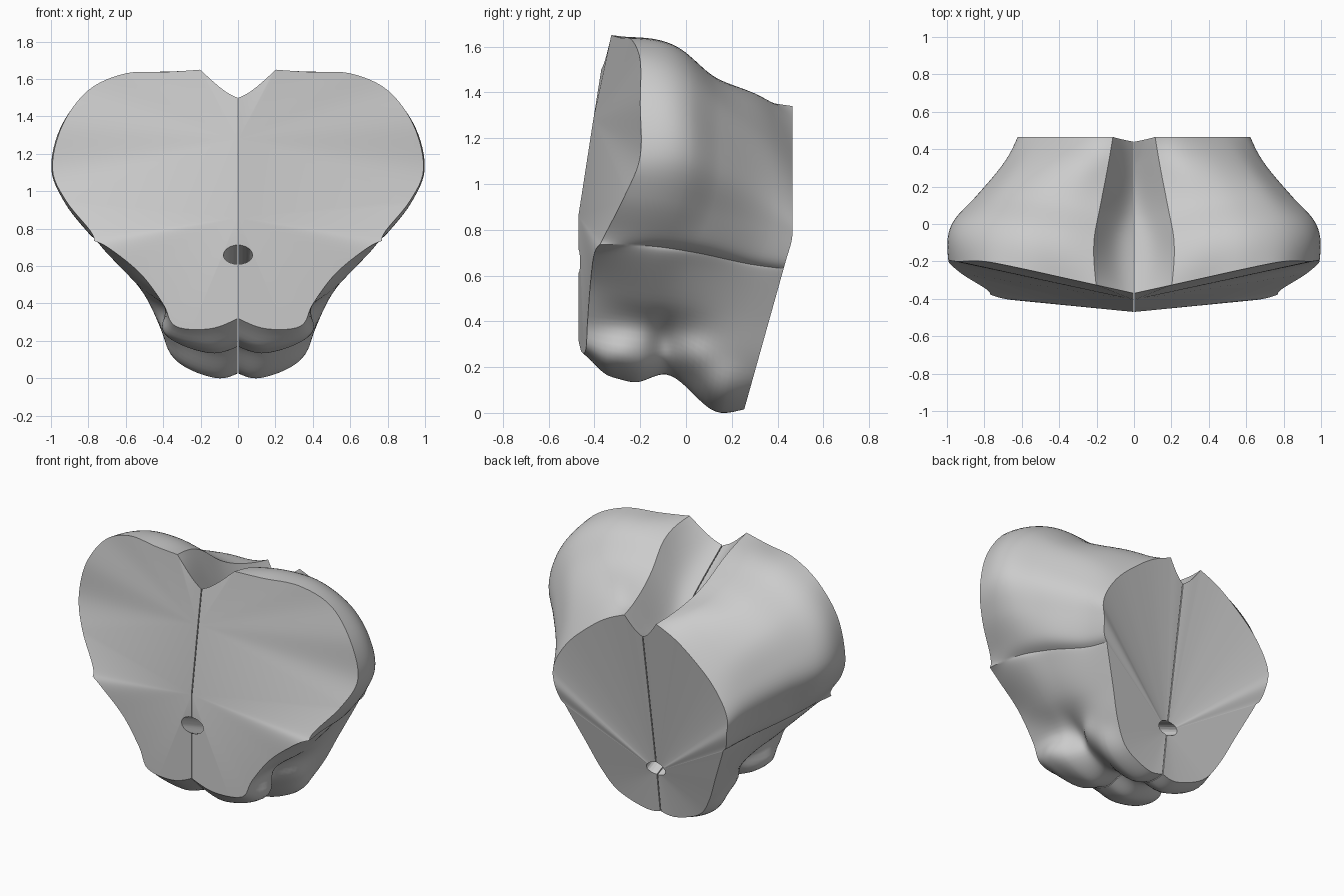
import bpy, bmesh, math
from mathutils import Vector, Matrix

if "Cube" in bpy.data.objects:
    bpy.data.objects.remove(bpy.data.objects["Cube"])

GAP = 0.003      # half the slit between the two lobes

# Half outlines (x, z), from the groove floor over the side to the underside
FRONT = [(0, 1.5), (.08, 1.545), (.2, 1.65), (.38, 1.638), (.6, 1.63), (.8, 1.54), (.94, 1.35), (.992, 1.12), (.92, .95),
         (.79, .79), (.77, .735), (.68, .69), (.52, .56), (.4, .4), (.33, .28), (.15, .265), (0, .32)]
FORE = [(0, 1.31), (.1, 1.39), (.21, 1.58), (.4, 1.6), (.6, 1.57), (.79, 1.46), (.92, 1.3), (.965, 1.1), (.9, .92),
        (.8, .78), (.73, .725), (.7, .67), (.53, .5), (.385, .375), (.34, .21), (.15, .135), (0, .17)]
MIDDLE = [(0, 1.18), (.07, 1.26), (.18, 1.46), (.36, 1.48), (.54, 1.45), (.71, 1.35), (.81, 1.2), (.845, 1.04), (.8, .88),
          (.75, .755), (.68, .70), (.65, .65), (.52, .48), (.38, .36), (.28, .24), (.14, .17), (0, .19)]
AFT = [(0, 1.17), (.05, 1.23), (.13, 1.36), (.27, 1.365), (.42, 1.30), (.56, 1.18), (.64, 1.04), (.67, .92), (.65, .8),
       (.62, .69), (.58, .645), (.565, .6), (.48, .42), (.4, .25), (.3, .08), (.12, .003), (0, .03)]
BACK = [(0, 1.22), (.05, 1.26), (.11, 1.34), (.25, 1.275), (.38, 1.18), (.5, 1.07), (.585, .95), (.62, .85), (.61, .76),
        (.59, .67), (.56, .63), (.54, .58), (.46, .4), (.38, .22), (.28, .09), (.11, .02), (0, .03)]
STATIONS = [(0, FRONT), (.32, FORE), (.52, MIDDLE), (.85, AFT), (1, BACK)]

# Swellings and dents low on the sides: y, z, y size, z size, amount
BULGES = [(-.28, .27, .10, .07, .035), (-.10, .30, .06, .09, -.045), (.03, .25, .10, .08, .05), (.15, .14, .1, .08, .02)]


def front_y(x, z):
    u = min(1, max(0, (z - .7) / .4))
    return (-.47 + .1 * x) * (1 - u) + min(-.2, -.37 + .22 * x) * u


def back_y(x, z):
    if z > 1.2 and x < .1:
        return .44 + .2 * x
    return min(.465, .25 + .28 * z)


def bulge(p):
    d = sum(a * math.exp(-((p.y - y) / sy) ** 2 - ((p.z - z) / sz) ** 2) for y, z, sy, sz, a in BULGES)
    p.x += d * min(1, p.x / .25)
    # rounder front underside
    p.z -= .025 * math.exp(-((p.y + .36) / .05) ** 2) * min(1, max(0, 1.4 - 4 * p.z))


def spline(knots, pts, steps):
    """Smooth curve through pts at the given knots (cubic Hermite)."""
    n = len(pts)
    def slope(i):
        a, b = max(0, i - 1), min(n - 1, i + 1)
        if 0 < i < n - 1:
            h0, h1 = knots[i] - knots[a], knots[b] - knots[i]
            return ((pts[i] - pts[a]) / h0 * h1 + (pts[b] - pts[i]) / h1 * h0) / (h0 + h1)
        d = (pts[b] - pts[a]) / (knots[b] - knots[a])
        return d * 1.5 - slope(1 if i == 0 else n - 2) * .5
    m = [slope(i) for i in range(n)]
    out = []
    for i in range(n - 1):
        h = knots[i + 1] - knots[i]
        for k in range(steps):
            s = k / steps
            out.append(pts[i] * (2*s**3 - 3*s*s + 1) + m[i] * h * (s**3 - 2*s*s + s)
                       + pts[i + 1] * (3*s*s - 2*s**3) + m[i + 1] * h * (s**3 - s*s))
    return out + [pts[-1].copy()]


# Run every outline point from front to back
rails = []
for i in range(len(FRONT)):
    pts = []
    y0, y1 = front_y(*FRONT[i]), back_y(*BACK[i])
    for t, st in STATIONS:
        pts.append(Vector((st[i][0], y0 + (y1 - y0) * t, st[i][1])))
    rails.append(spline([t for t, _ in STATIONS], pts, 10))

# Smooth each section, keeping the ridge and the side fissure crisp
rows = []
for j in range(len(rails[0])):
    sec = [r[j] for r in rails]
    row = []
    for a, b in ((0, 2), (2, 10), (10, 16)):
        row += spline(list(range(b - a + 1)), sec[a:b + 1], 6)[:-1]
    row.append(sec[-1])
    for p in row:
        p.x = max(p.x, 0)
        bulge(p)
    rows.append(row)

# One lobe as a closed solid: skin, fanned cut faces and flat inner wall
bm = bmesh.new()
V = [[bm.verts.new((p.x * (1 - GAP) + GAP, p.y, p.z)) for p in row] for row in rows]
for r0, r1 in zip(V, V[1:]):
    for k in range(len(r0) - 1):
        bm.faces.new((r0[k], r0[k + 1], r1[k + 1], r1[k]))
front_top = bm.verts.new((GAP, -.405, 1.28))
front_hub = bm.verts.new((GAP, -.47, .86))
back_hub = bm.verts.new((GAP, .295, .3))
split = 48       # outline point where the two front fans meet


def fan(hub, row):
    for p, q in zip(row, row[1:]):
        bm.faces.new((hub, p, q))


fan(front_top, V[0][:split + 1])
fan(front_hub, [front_top] + V[0][split:])
fan(back_hub, V[-1])
bm.faces.new([r[0] for r in V] + [back_hub] + [r[-1] for r in reversed(V)] + [front_hub, front_top])
bmesh.ops.recalc_face_normals(bm, faces=bm.faces)
mesh = bpy.data.meshes.new("brain_slab")
bm.to_mesh(mesh)
bm.free()
slab = bpy.data.objects.new("brain_slab", mesh)
bpy.context.collection.objects.link(slab)

grey = bpy.data.materials.new("light grey")
grey.diffuse_color = (.6, .6, .6, 1)
grey.use_nodes = True
grey.node_tree.nodes["Principled BSDF"].inputs["Base Color"].default_value = grey.diffuse_color
mesh.materials.append(grey)

# Sloping tunnel through the middle
start, end = Vector((0, -.6, .72)), Vector((0, .5, .23))
axis = end - start
bpy.ops.mesh.primitive_cone_add(vertices=20, radius1=.08, radius2=.065, depth=axis.length,
                                location=(start + end) / 2, rotation=axis.to_track_quat('Z', 'X').to_euler())
tunnel = bpy.context.object
tunnel.name = "tunnel_cutter"
wide_x = abs((tunnel.rotation_euler.to_matrix() @ Vector((1, 0, 0))).x) > .5
tunnel.data.transform(Matrix.Diagonal((1, .6, 1, 1) if wide_x else (.6, 1, 1, 1)))
tunnel.data.materials.append(grey)
tunnel.hide_render = True

# Mirror the lobe, cut the tunnel, shade
bpy.ops.object.select_all(action='DESELECT')
slab.select_set(True)
bpy.context.view_layer.objects.active = slab
mirror = slab.modifiers.new("mirror", 'MIRROR')
mirror.use_mirror_merge = False
cut = slab.modifiers.new("tunnel", 'BOOLEAN')
cut.operation = 'DIFFERENCE'
cut.solver = 'EXACT'
cut.object = tunnel
for name in ("mirror", "tunnel"):
    bpy.ops.object.modifier_apply(modifier=name)
bpy.ops.object.shade_smooth_by_angle(angle=math.radians(32))
bpy.data.objects.remove(tunnel)
